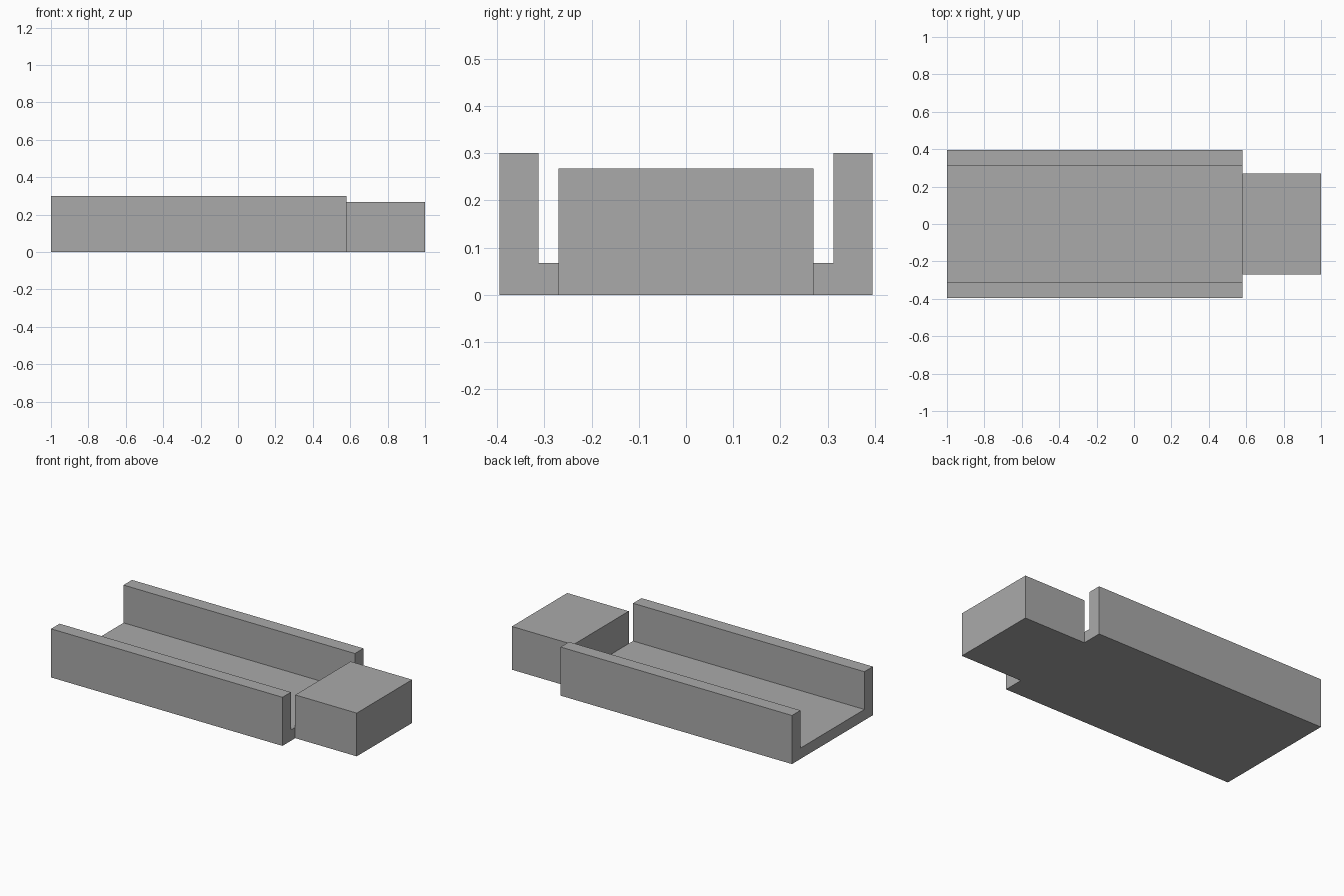
import bpy
import bmesh
from mathutils import Vector

cube = bpy.data.objects.get("Cube")
if cube:
    bpy.data.objects.remove(cube, do_unlink=True)

# One plain grey for everything
grey = bpy.data.materials.new("plain grey")
grey.use_nodes = True
colour = (0.4, 0.4, 0.4, 1)
grey.diffuse_color = colour
grey.node_tree.nodes["Principled BSDF"].inputs["Base Color"].default_value = colour

JOINT = 0.58        # x where the channel meets the end block
HALF_WIDTH = 0.395
INNER = 0.312
FLOOR = 0.067
WALL_TOP = 0.30


def extrude_profile(name, half, x0, x1):
    """Mirror a half profile of (y, z) points and sweep it along x."""
    points = half + [(-y, z) for y, z in reversed(half)]
    bm = bmesh.new()
    face = bm.faces.new([bm.verts.new((x0, y, z)) for y, z in points])
    swept = bmesh.ops.extrude_face_region(bm, geom=[face], use_keep_orig=True)
    verts = [v for v in swept["geom"] if isinstance(v, bmesh.types.BMVert)]
    bmesh.ops.translate(bm, verts=verts, vec=Vector((x1 - x0, 0, 0)))
    bmesh.ops.recalc_face_normals(bm, faces=bm.faces)
    mesh = bpy.data.meshes.new(name)
    bm.to_mesh(mesh)
    bm.free()
    mesh.materials.append(grey)
    obj = bpy.data.objects.new(name, mesh)
    bpy.context.collection.objects.link(obj)
    return obj


# Open U-shaped channel with a floor and two side walls
extrude_profile("channel", [(HALF_WIDTH, 0), (HALF_WIDTH, WALL_TOP),
                            (INNER, WALL_TOP), (INNER, FLOOR)], -1, JOINT)

# Solid block closing off the end
extrude_profile("end_block", [(0.27, 0), (0.27, 0.267)], JOINT, 1)
